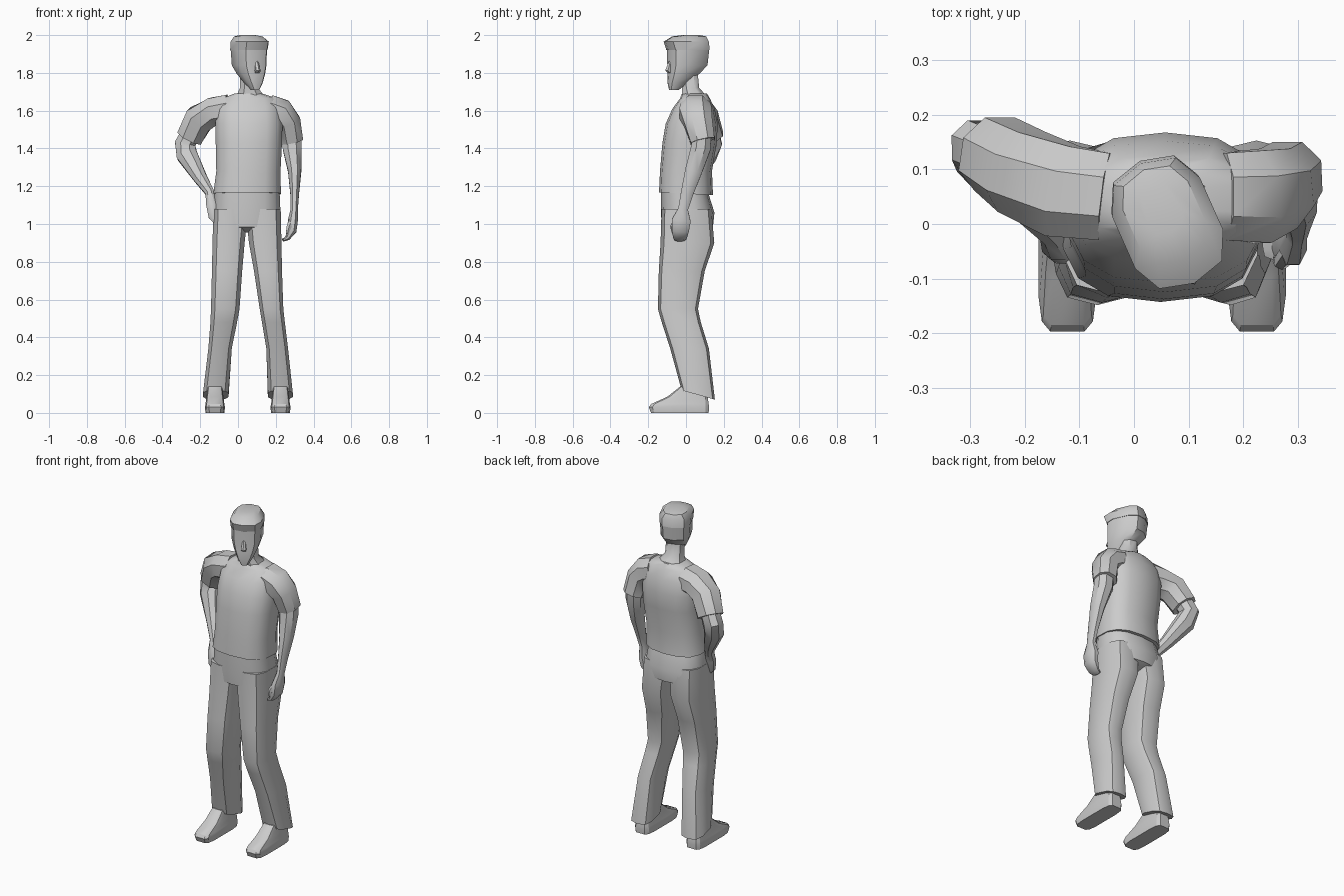
import bpy, bmesh, math
from mathutils import Vector, Matrix


def finish(name, rings, angle=40):
    """Skin a list of point rings into a closed, smooth-by-angle object."""
    bm = bmesh.new()
    loops = [[bm.verts.new(p) for p in r] for r in rings]
    n = len(loops[0])
    for a, b in zip(loops, loops[1:]):
        for i in range(n):
            j = (i + 1) % n
            bm.faces.new((a[i], a[j], b[j], b[i]))
    bm.faces.new(loops[0][::-1])
    bm.faces.new(loops[-1])
    bmesh.ops.recalc_face_normals(bm, faces=bm.faces)
    me = bpy.data.meshes.new(name)
    bm.to_mesh(me)
    bm.free()
    ob = bpy.data.objects.new(name, me)
    bpy.context.collection.objects.link(ob)
    bpy.ops.object.select_all(action='DESELECT')
    ob.select_set(True)
    bpy.context.view_layer.objects.active = ob
    bpy.ops.object.shade_smooth_by_angle(angle=math.radians(angle))
    return ob


def oval(n, power):
    """Unit superellipse points."""
    pts = []
    for i in range(n):
        a = 2 * math.pi * (i + 0.5) / n
        c, s = math.cos(a), math.sin(a)
        pts.append((math.copysign(abs(c) ** (2 / power), c),
                    math.copysign(abs(s) ** (2 / power), s)))
    k = max(p[0] for p in pts)
    return [(x / k, y / k) for x, y in pts]


def stack(name, sections, n=12, power=2.6, angle=40):
    """Horizontal sections: x0, x1, y0, y1, z, optional z slope along y."""
    rings = []
    for x0, x1, y0, y1, z, *slope in sections:
        k = slope[0] if slope else 0
        cx, cy, rx, ry = (x0 + x1) / 2, (y0 + y1) / 2, (x1 - x0) / 2, (y1 - y0) / 2
        rings.append([(cx + u * rx, cy + v * ry, z + k * v * ry) for u, v in oval(n, power)])
    return finish(name, rings, angle)


def tube(name, path, n=8, power=2.2, angle=40):
    """Sections across a path: x, y, z, half width, half depth."""
    pts = [Vector(p[:3]) for p in path]
    rings = []
    for i, p in enumerate(path):
        t = (pts[min(i + 1, len(pts) - 1)] - pts[max(i - 1, 0)]).normalized()
        u = t.cross(Vector((0, 1, 0))).normalized()
        w = u.cross(t)
        rings.append([pts[i] + u * a * p[3] + w * b * p[4] for a, b in oval(n, power)])
    return finish(name, rings, angle)


# Shirt body
stack("shirt", [
    (-.13, .227, -.14, .14, 1.16, -.05), (-.115, .225, -.135, .135, 1.28),
    (-.118, .233, -.122, .16, 1.43), (-.12, .235, -.105, .165, 1.53),
    (-.115, .225, -.07, .15, 1.61), (-.085, .205, -.03, .125, 1.665),
    (-.02, .13, -.02, .11, 1.69)], n=14)

# Sleeves
tube("bent_arm_sleeve", [
    (-.05, .05, 1.605, .08, .08), (-.13, .06, 1.595, .075, .085),
    (-.205, .095, 1.555, .078, .078), (-.255, .128, 1.46, .07, .07)])
tube("straight_arm_sleeve", [
    (.16, .05, 1.61, .075, .08), (.225, .05, 1.59, .075, .085),
    (.265, .065, 1.54, .066, .075), (.284, .088, 1.44, .061, .064)])

# Forearms with hands
tube("bent_arm", [
    (-.24, .12, 1.5, .05, .05), (-.28, .14, 1.425, .055, .05),
    (-.27, .115, 1.365, .055, .048), (-.2, .045, 1.245, .036, .036),
    (-.148, -.015, 1.165, .024, .026), (-.138, -.04, 1.1, .03, .026),
    (-.13, -.055, 1.04, .026, .018), (-.108, -.06, 1.0, .012, .012)])
tube("straight_arm", [
    (.283, .085, 1.5, .05, .05), (.287, .078, 1.4, .05, .052),
    (.3, .04, 1.28, .035, .045), (.3, .005, 1.16, .023, .033),
    (.298, -.015, 1.08, .019, .026), (.291, -.025, 1.02, .026, .05),
    (.284, -.03, .965, .026, .045), (.262, -.032, .925, .013, .035),
    (.238, -.035, .915, .008, .025)])
tube("thumb", [(.287, -.045, 1.03, .014, .014), (.27, -.07, .985, .013, .013),
               (.262, -.065, .95, .008, .008)], n=6)

# Trousers: hips and two flared legs
stack("trouser_hips", [
    (-.122, .22, -.13, .112, 1.175), (-.13, .225, -.13, .148, 1.06),
    (-.132, .228, -.125, .14, .985), (-.03, .12, -.06, .08, .955)], n=14)
depth = [(-.125, .13, 1.08), (-.13, .145, .9), (-.14, .095, .75), (-.145, .06, .55),
         (-.125, .075, .48), (-.08, .118, .34), (-.02, .15, .095)]
legs = {
    "bent_arm_side": [(-.13, .055), (-.135, .035), (-.138, .022), (-.143, .008),
                      (-.146, -.005), (-.157, -.033), (-.185, -.05)],
    "straight_arm_side": [(.04, .226), (.058, .23), (.085, .233), (.115, .24),
                          (.127, .248), (.15, .265), (.158, .29)]}
for side, widths in legs.items():
    stack("trouser_leg_" + side,
          [(x0, x1, y0, y1, z, -.28 if z < .1 else 0)
           for (x0, x1), (y0, y1, z) in zip(widths, depth)], n=10, power=3)

# Shoes
for name, cx in (("shoe_bent_arm_side", -.122), ("shoe_straight_arm_side", .225)):
    stack(name, [(cx - w, cx + w, y0, y1, z) for w, y0, y1, z in (
        (.05, -.185, .12, 0), (.053, -.197, .122, .03), (.05, -.185, .12, .047),
        (.045, -.1, .115, .085), (.038, -.03, .1, .14))], n=12, power=5, angle=30)

# Neck
stack("neck", [(-.01, .14, -.02, .112, 1.675), (.01, .108, -.02, .07, 1.72),
               (.01, .105, -.03, .06, 1.82)], n=8)

# Head, hair and nose, turned towards +x
turn = Matrix.Translation((.06, .005, 0)) @ Matrix.Rotation(math.radians(24), 4, 'Z')
head = stack("head", [
    (-.02, .02, -.1, -.05, 1.71), (-.045, .045, -.105, .0, 1.75),
    (-.066, .066, -.102, .06, 1.795), (-.08, .08, -.1, .105, 1.84),
    (-.084, .084, -.1, .115, 1.93)], n=10, power=2.8, angle=35)
hair = stack("hair", [
    (-.086, .086, -.104, .117, 1.92), (-.088, .088, -.12, .112, 1.965),
    (-.065, .065, -.075, .1, 1.993), (-.035, .035, -.02, .07, 2.0)],
    n=10, power=2.8, angle=35)
nose = stack("nose", [(-.012, .012, -.108, -.08, 1.8), (-.014, .014, -.124, -.08, 1.812),
                      (-.007, .007, -.1, -.08, 1.87)], n=6)
for part in (head, hair, nose):
    part.data.transform(turn)
